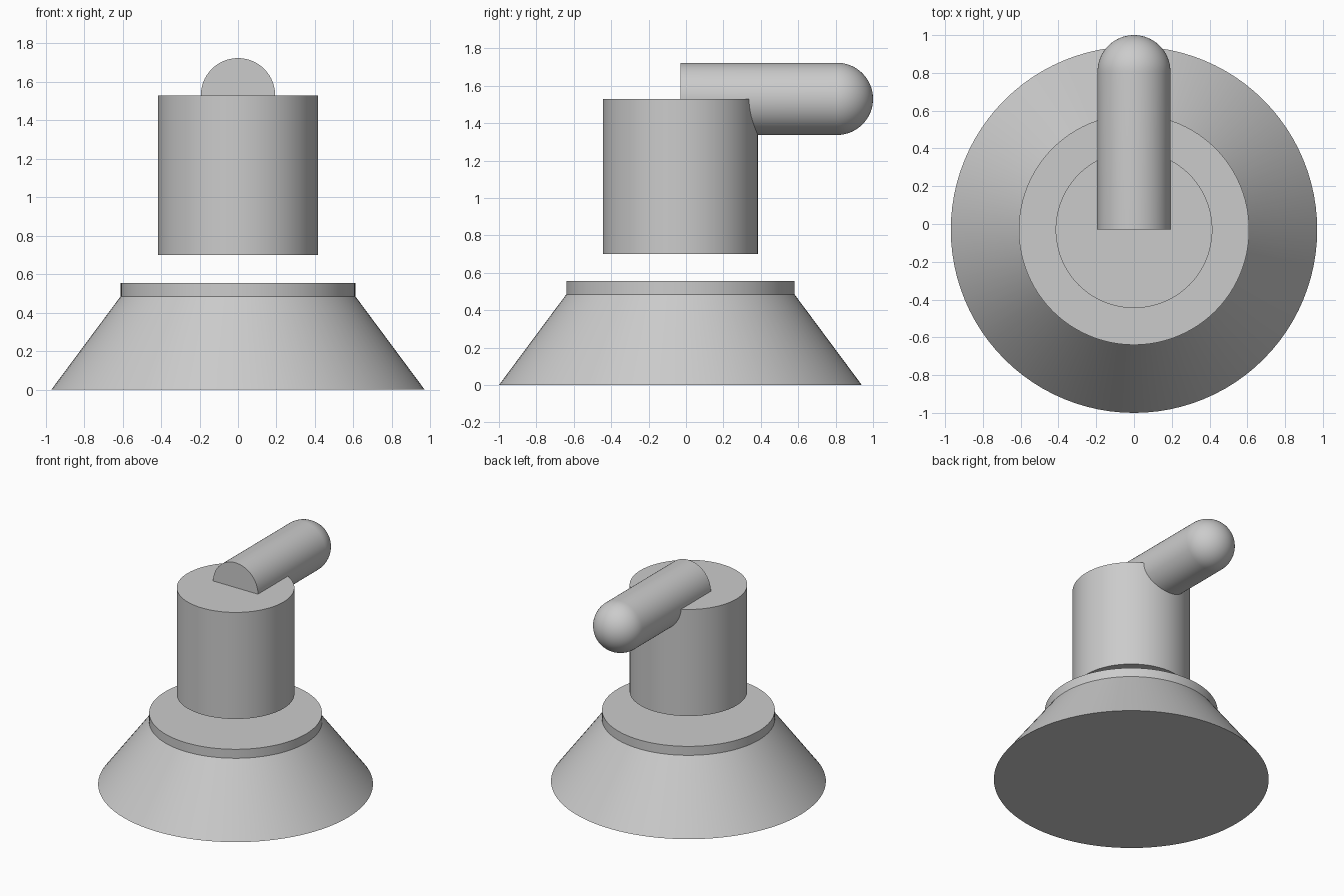
import bpy, bmesh
from math import pi, sin, cos, radians
from mathutils import Matrix

cube = bpy.data.objects.get("Cube")
if cube:
    bpy.data.objects.remove(cube, do_unlink=True)

AXIS_Y = -0.03   # shared vertical axis of base and column
SEGMENTS = 96

grey = bpy.data.materials.new("light_grey")
grey.use_nodes = True
colour = (0.6, 0.6, 0.6, 1)
grey.diffuse_color = colour
grey.node_tree.nodes["Principled BSDF"].inputs["Base Color"].default_value = colour


def lathe(name, profile, location, tilt=0):
    """Spin a (radius, height) profile around z into a closed solid."""
    bm = bmesh.new()
    verts = [bm.verts.new((r, 0, h)) for r, h in profile]
    edges = [bm.edges.new(pair) for pair in zip(verts, verts[1:])]
    bmesh.ops.spin(bm, geom=verts + edges, cent=(0, 0, 0), axis=(0, 0, 1),
                   angle=2 * pi, steps=SEGMENTS)
    bmesh.ops.remove_doubles(bm, verts=bm.verts, dist=0.0001)
    bmesh.ops.recalc_face_normals(bm, faces=bm.faces)
    bm.transform(Matrix.Rotation(tilt, 4, "X"))
    mesh = bpy.data.meshes.new(name)
    bm.to_mesh(mesh)
    bm.free()
    obj = bpy.data.objects.new(name, mesh)
    obj.location = location
    mesh.materials.append(grey)
    bpy.context.collection.objects.link(obj)
    bpy.ops.object.select_all(action="DESELECT")
    obj.select_set(True)
    bpy.context.view_layer.objects.active = obj
    bpy.ops.object.shade_smooth_by_angle(angle=radians(30))
    return obj


# Flared base with a short upright collar
lathe("flared_base", [(0, 0), (0.97, 0), (0.61, 0.485), (0.61, 0.555), (0, 0.555)],
      (0, AXIS_Y, 0))

# Column floating above the base
lathe("column", [(0, 0), (0.415, 0), (0.415, 0.83), (0, 0.83)], (0, AXIS_Y, 0.70))

# Round-ended handle pointing backwards, half sunk in the column top
R, LENGTH = 0.193, 0.837
dome = [(R * cos(a), LENGTH + R * sin(a)) for a in (i * pi / 32 for i in range(16))]
lathe("handle", [(0, 0), (R, 0)] + dome + [(0, LENGTH + R)],
      (0, AXIS_Y, 1.53), tilt=-pi / 2)
